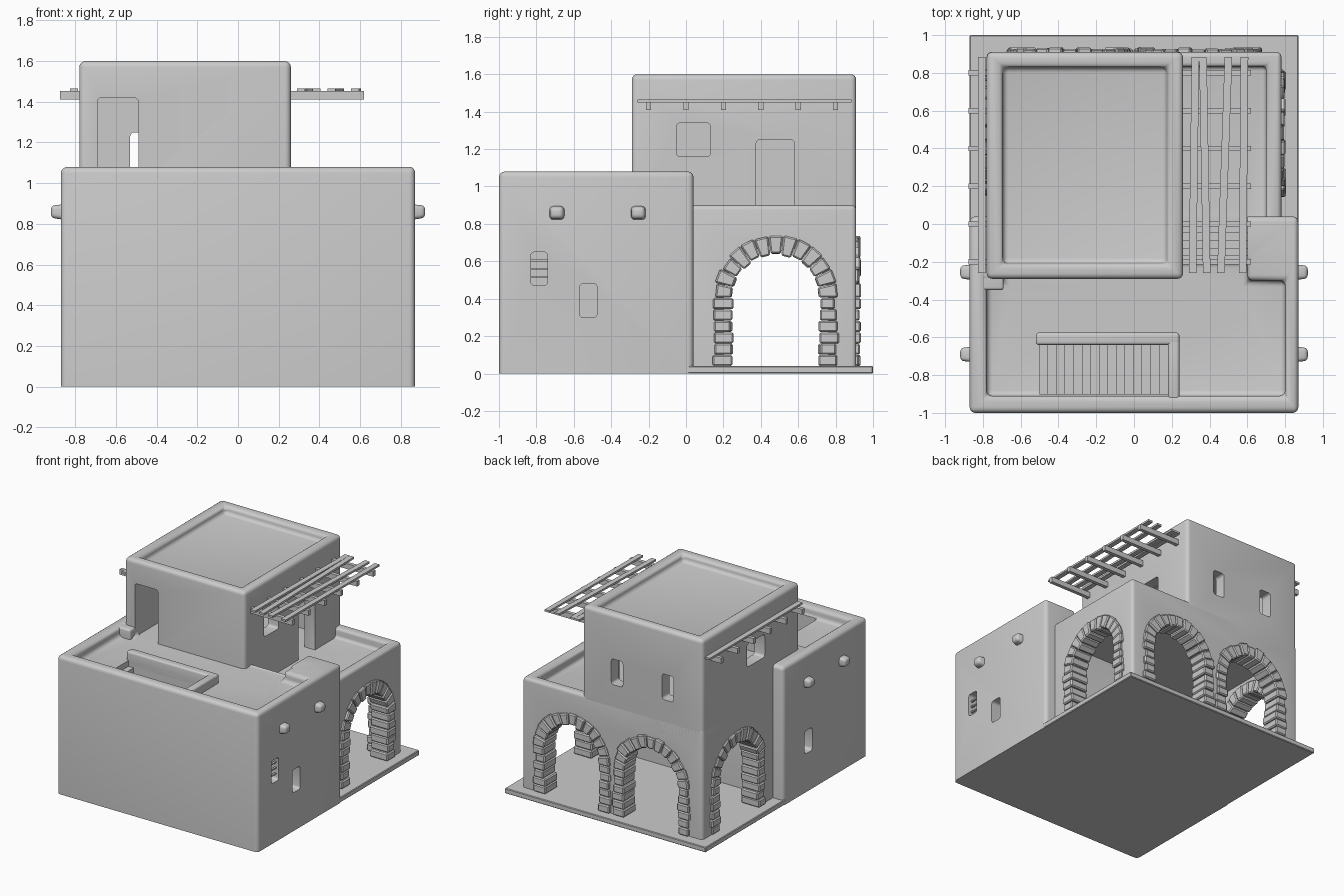
import bpy, bmesh, math, random
from mathutils import Vector

random.seed(4)
if "Cube" in bpy.data.objects:
    bpy.data.objects.remove(bpy.data.objects["Cube"], do_unlink=True)

clay = bpy.data.materials.new("grey_clay")
clay.use_nodes = True
grey = (0.6, 0.6, 0.6, 1)
clay.diffuse_color = grey
clay.node_tree.nodes["Principled BSDF"].inputs["Base Color"].default_value = grey


# ---- helpers ----
def add_prism(bm, profile, axis, a, b):
    """Extrude a (u, z) profile along x or y from a to b."""
    def place(u, z, d):
        return (d, u, z) if axis == "x" else (u, d, z)
    n = len(profile)
    ends = [[bm.verts.new(place(u, z, d)) for u, z in profile] for d in (a, b)]
    bm.faces.new(ends[0])
    bm.faces.new(ends[1][::-1])
    for i in range(n):
        j = (i + 1) % n
        bm.faces.new((ends[0][j], ends[0][i], ends[1][i], ends[1][j]))


def add_box(bm, x0, x1, y0, y1, z0, z1):
    add_prism(bm, [(x0, z0), (x1, z0), (x1, z1), (x0, z1)], "y", y0, y1)


def make(name, bm):
    bmesh.ops.recalc_face_normals(bm, faces=bm.faces)
    me = bpy.data.meshes.new(name)
    bm.to_mesh(me)
    bm.free()
    me.materials.append(clay)
    ob = bpy.data.objects.new(name, me)
    bpy.context.collection.objects.link(ob)
    return ob


def box(name, *dims):
    bm = bmesh.new()
    add_box(bm, *dims)
    return make(name, bm)


def prism(name, profile, axis, a, b):
    bm = bmesh.new()
    add_prism(bm, profile, axis, a, b)
    return make(name, bm)


def bake(ob):
    dg = bpy.context.evaluated_depsgraph_get()
    me = bpy.data.meshes.new_from_object(ob.evaluated_get(dg))
    ob.modifiers.clear()
    ob.data = me


def cut(ob, *cutters):
    for c in cutters:
        c.hide_render = True
        m = ob.modifiers.new("cut", "BOOLEAN")
        m.operation, m.solver, m.object = "DIFFERENCE", "EXACT", c
    bake(ob)
    for c in cutters:
        bpy.data.objects.remove(c, do_unlink=True)


def soften(ob, width, segments=4):
    m = ob.modifiers.new("round", "BEVEL")
    m.width, m.segments, m.limit_method = width, segments, "ANGLE"
    m.angle_limit = math.radians(40)
    bake(ob)


def smooth(ob):
    for p in ob.data.polygons:
        p.use_smooth = True
    ob.data.set_sharp_from_angle(angle=math.radians(35))


def rounded(u0, u1, z0, z1, r=0.02):
    pts = []
    corners = [(u1 - r, z1 - r), (u0 + r, z1 - r), (u0 + r, z0 + r), (u1 - r, z0 + r)]
    for k, (u, z) in enumerate(corners):
        for s in range(4):
            t = math.radians(90 * k + 30 * s)
            pts.append((u + r * math.cos(t), z + r * math.sin(t)))
    return pts


SPRING, INNER, OUTER, FLOOR = 0.405, 0.232, 0.328, 0.04


def arch_profile(c, r):
    pts = [(c - r, FLOOR), (c + r, FLOOR)]
    for i in range(21):
        t = math.pi * i / 20
        pts.append((c + r * math.cos(t), SPRING + r * math.sin(t)))
    return pts


def stone_arch(name, axis, c, a, b):
    """Ring of wedge stones on two legs of stacked blocks."""
    bm = bmesh.new()
    out = math.copysign(1, b)

    def stone(quad):
        add_prism(bm, quad, axis, a, b + out * random.uniform(-0.006, 0.006))

    for i in range(13):
        t0, t1 = (math.pi * (i + k) / 13 for k in (0.02, 0.98))
        r0, r1 = INNER + random.uniform(-.005, .008), OUTER + random.uniform(-.008, .01)
        stone([(c + r * math.cos(t), SPRING + r * math.sin(t))
               for r, t in ((r0, t0), (r1, t0), (r1, t1), (r0, t1))])
    rows = 6
    for s in (-1, 1):
        for i in range(rows):
            h = (SPRING - FLOOR) / rows
            z0 = FLOOR + h * i
            u0 = c + s * (INNER + random.uniform(-.006, .012))
            u1 = c + s * (OUTER + random.uniform(-.015, .012))
            stone([(u0, z0), (u1, z0), (u1, z0 + h * .97), (u0, z0 + h * .97)])
    soften(make(name, bm), 0.008, 1)


# ---- front block with sunken roof ----
front = box("front_block", -.87, .87, -1, .04, -.2, 1.08)
cut(front, box("c", -.78, .80, -.91, -.30, 1.0, 1.3),
    box("c", -.69, .60, -.5, -.2, 1.0, 1.3))
soften(front, .03)
cut(front, box("c", -2, 2, -2, 2, -1, 0), box("c", -.69, .22, -.25, .1, 1.0, 1.3))
# steps down to the terrace
steps = [(.2, 1.2), (-.21, 1.2)]
for i in range(6):
    steps += [(-.21 + .042 * i, 1.0 - .03 * (i + 1)), (-.21 + .042 * (i + 1), 1.0 - .03 * (i + 1))]
steps.append((.2, .82))
cut(front, prism("c", steps, "x", .22, .60))
# stairwell going down
well = [(.18, 1.2), (-.5, 1.2)]
for i in range(15):
    x = -.5 + .0453 * i
    z = 1.0 - .045 * (i + 1)
    well += [(x, z), (x + .0453, z)]
cut(front, prism("c", well, "y", -.90, -.64))
# side window pockets
cut(front, prism("c", rounded(-.83, -.74, .47, .65), "x", .79, 1),
    prism("c", rounded(-.57, -.475, .30, .48), "x", .79, 1),
    prism("c", rounded(-.32, -.225, .30, .48), "x", -1, -.79))
smooth(front)

bm = bmesh.new()
for z in (.515, .56, .605):
    add_box(bm, .835, .85, -.84, -.73, z - .005, z + .005)
make("window_bars", bm)

for name, dims in (("stairwell_wall_long", (-.52, .24, -.64, -.575, .95, 1.07)),
                   ("stairwell_wall_short", (.18, .24, -.93, -.58, .95, 1.07)),
                   ("parapet_stub", (-.85, -.69, -.35, -.2, .95, 1.075))):
    wall = box(name, *dims)
    soften(wall, .015)
    smooth(wall)

# ---- ground slab and arcade ----
slab = box("floor_slab", -.87, .87, 0, 1, 0, FLOOR)
soften(slab, .005, 1)
arcade = box("arcade", -.78, .78, -.06, .91, -.2, .90)
cut(arcade, box("c", -.5, .70, .02, .835, .82, 1.2))
soften(arcade, .025)
cut(arcade, box("c", -2, 2, -2, 2, -1, .02), box("c", -.66, .66, -.2, .79, .02, .76),
    box("c", .2, .60, -.3, .1, .82, 1.2))
MID = (INNER + OUTER) / 2
for c in (-.34, .34):
    cut(arcade, prism("c", arch_profile(c, MID), "y", .7, 1.2))
    stone_arch("back_arch", "y", c, .775, .93)
cut(arcade, prism("c", arch_profile(.48, MID), "x", -1, 1))
smooth(arcade)
for s, side in ((1, "left"), (-1, "right")):
    stone_arch(side + "_arch", "x", .48, s * .645, s * .80)

# ---- upper room ----
tower = box("upper_room", -.78, .26, -.29, .91, .70, 1.6)
cut(tower, box("c", -.695, .175, -.21, .83, 1.54, 1.8))
soften(tower, .03)
cut(tower, box("c", -2, 2, -2, 2, 0, .78), box("c", -.69, .17, -.2, .82, .82, 1.48))
cut(tower, prism("c", rounded(-.69, -.49, .98, 1.42), "y", -.5, -.1),
    prism("c", rounded(-.53, -.43, 1.05, 1.25), "y", .7, 1.1),
    prism("c", rounded(-.09, .01, 1.05, 1.25), "y", .7, 1.1),
    prism("c", rounded(.375, .58, .79, 1.25), "x", .1, .5),
    prism("c", rounded(-.05, .13, 1.16, 1.34), "x", .1, .5),
    prism("c", rounded(.14, .36, 1.18, 1.36), "x", -1, -.6))
smooth(tower)

# ---- timber shades: beams carrying loose planks ----
for name, x0, x1 in (("left_beams", .22, .62), ("right_beams", -.875, -.74)):
    bm = bmesh.new()
    for i in range(6):
        y = -.2 + .2 * i
        add_box(bm, x0, x1, y - .014, y + .014, 1.41, 1.452)
    make(name, bm)
bm = bmesh.new()
for xa, xb in ((.31, .325), (.385, .365), (.46, .50), (.575, .585), (-.805, -.805)):
    add_box(bm, -.02, .02, -.26, .885, 1.45, 1.465)
    for v in bm.verts[:][-8:]:
        v.co.x += xa if v.co.y < 0 else xb
make("shade_planks", bm)

# ---- rounded beam ends on both sides ----
for s, side in ((1, "left"), (-1, "right")):
    for y in (-.255, -.69):
        bm = bmesh.new()
        add_box(bm, .82, .92, y - .045, y + .045, .815, .90)
        for v in bm.verts:
            if v.co.x > .9:
                v.co.y = y + (v.co.y - y) * .75
                v.co.z = .865 + (v.co.z - .865) * .7
            v.co.x *= s
        stub = make(side + "_beam_end", bm)
        soften(stub, .02)
        smooth(stub)
